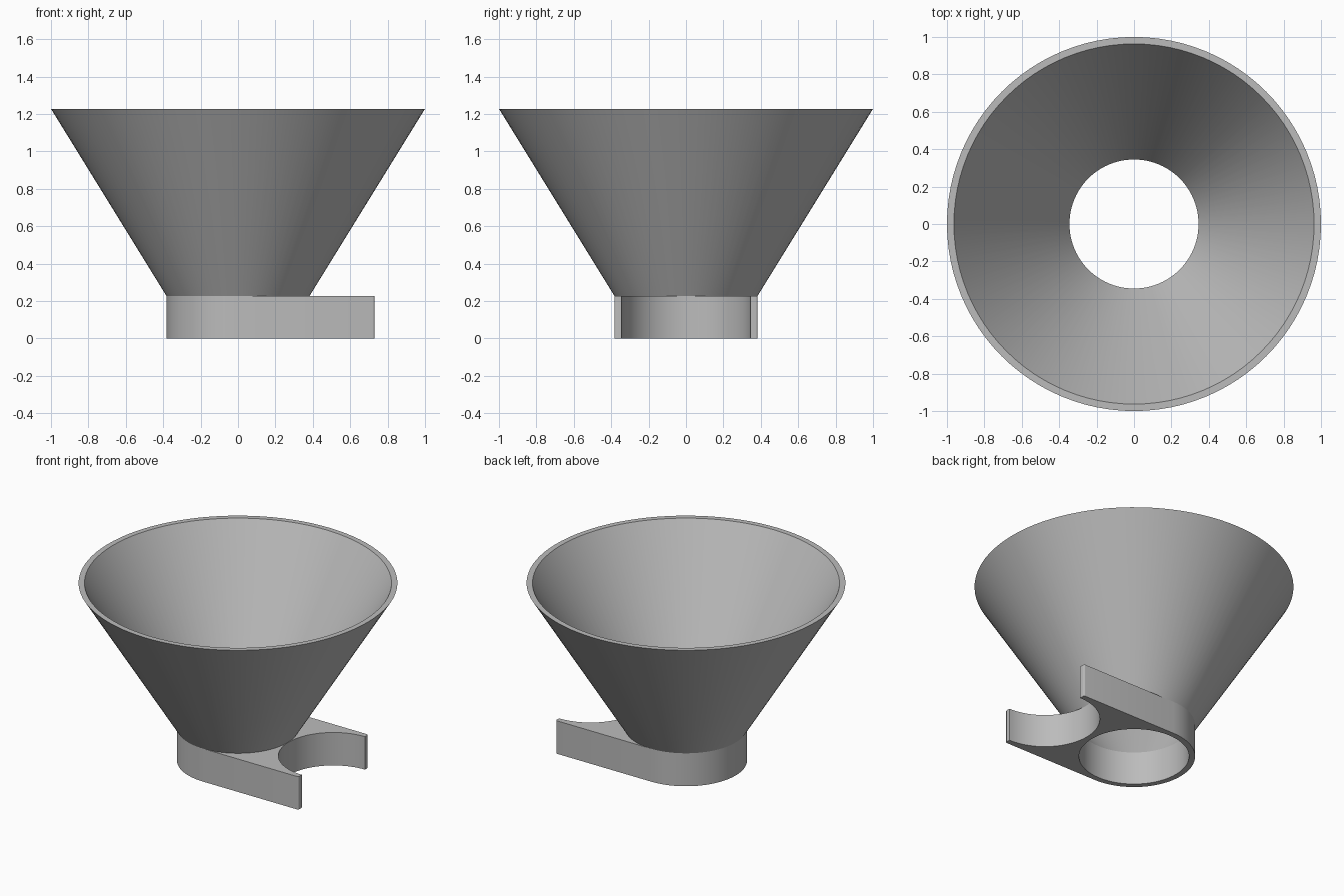
import bpy, bmesh, math

if "Cube" in bpy.data.objects:
    bpy.data.objects.remove(bpy.data.objects["Cube"])

N = 96
R_IN, R_OUT = 0.345, 0.383      # bore and outer radius of the collar
CLIP_X = 0.73                   # centre of the open clip, and end of its arms
COLLAR_H, TOP = 0.228, 1.228

grey = bpy.data.materials.new("grey plastic")
grey.diffuse_color = (0.5, 0.5, 0.5, 1)
grey.use_nodes = True
grey.node_tree.nodes["Principled BSDF"].inputs["Base Color"].default_value = grey.diffuse_color


def arc(cx, cy, r, a0, a1, n):
    """Points on an arc, angles in degrees."""
    return [(cx + r * math.cos(math.radians(a0 + (a1 - a0) * i / n)),
             cy + r * math.sin(math.radians(a0 + (a1 - a0) * i / n)))
            for i in range(n + 1)]


def finish(obj):
    obj.data.materials.clear()
    obj.data.materials.append(grey)
    bpy.ops.object.select_all(action='DESELECT')
    obj.select_set(True)
    bpy.context.view_layer.objects.active = obj
    bpy.ops.object.shade_smooth_by_angle(angle=math.radians(30))


# Collar with two clip arms: a flat outline with a round bore, extruded
c = 0.01                        # small rounding on the outer arm corners
outline = arc(0, 0, R_OUT, 90, 270, N // 2)
outline += arc(CLIP_X - c, -R_OUT + c, c, -90, 0, 4)
outline += arc(CLIP_X, 0, R_IN, 270, 90, N // 2)
outline += arc(CLIP_X - c, R_OUT - c, c, 0, 90, 4)
bore = arc(0, 0, R_IN, 0, 360, N)[:-1]

curve = bpy.data.curves.new("collar_outline", 'CURVE')
curve.dimensions = '2D'
curve.fill_mode = 'BOTH'
curve.extrude = COLLAR_H / 2
for pts in (outline, bore):
    sp = curve.splines.new('POLY')
    sp.points.add(len(pts) - 1)
    for p, (x, y) in zip(sp.points, pts):
        p.co = (x, y, 0, 1)
    sp.use_cyclic_u = True
collar = bpy.data.objects.new("collar_clip", curve)
collar.location.z = COLLAR_H / 2
bpy.context.collection.objects.link(collar)
bpy.context.view_layer.objects.active = collar
collar.select_set(True)
bpy.ops.object.convert(target='MESH')
collar = bpy.context.view_layer.objects.active
bm = bmesh.new()
bm.from_mesh(collar.data)
bmesh.ops.remove_doubles(bm, verts=bm.verts, dist=1e-5)
bmesh.ops.recalc_face_normals(bm, faces=bm.faces)
bm.to_mesh(collar.data)
bm.free()
finish(collar)

# Funnel cone: lathed wall, open at the bottom where it sits on the collar
profile = [(R_OUT, COLLAR_H), (1.0, TOP), (0.963, TOP), (R_IN, COLLAR_H)]
bm = bmesh.new()
rings = [[bm.verts.new((x, y, z)) for x, y in arc(0, 0, r, 0, 360, N)[:-1]]
         for r, z in profile]
for a, b in zip(rings, rings[1:]):
    for i in range(N):
        j = (i + 1) % N
        bm.faces.new((a[i], a[j], b[j], b[i]))
mesh = bpy.data.meshes.new("funnel_cone")
bm.to_mesh(mesh)
bm.free()
funnel = bpy.data.objects.new("funnel_cone", mesh)
bpy.context.collection.objects.link(funnel)
finish(funnel)
